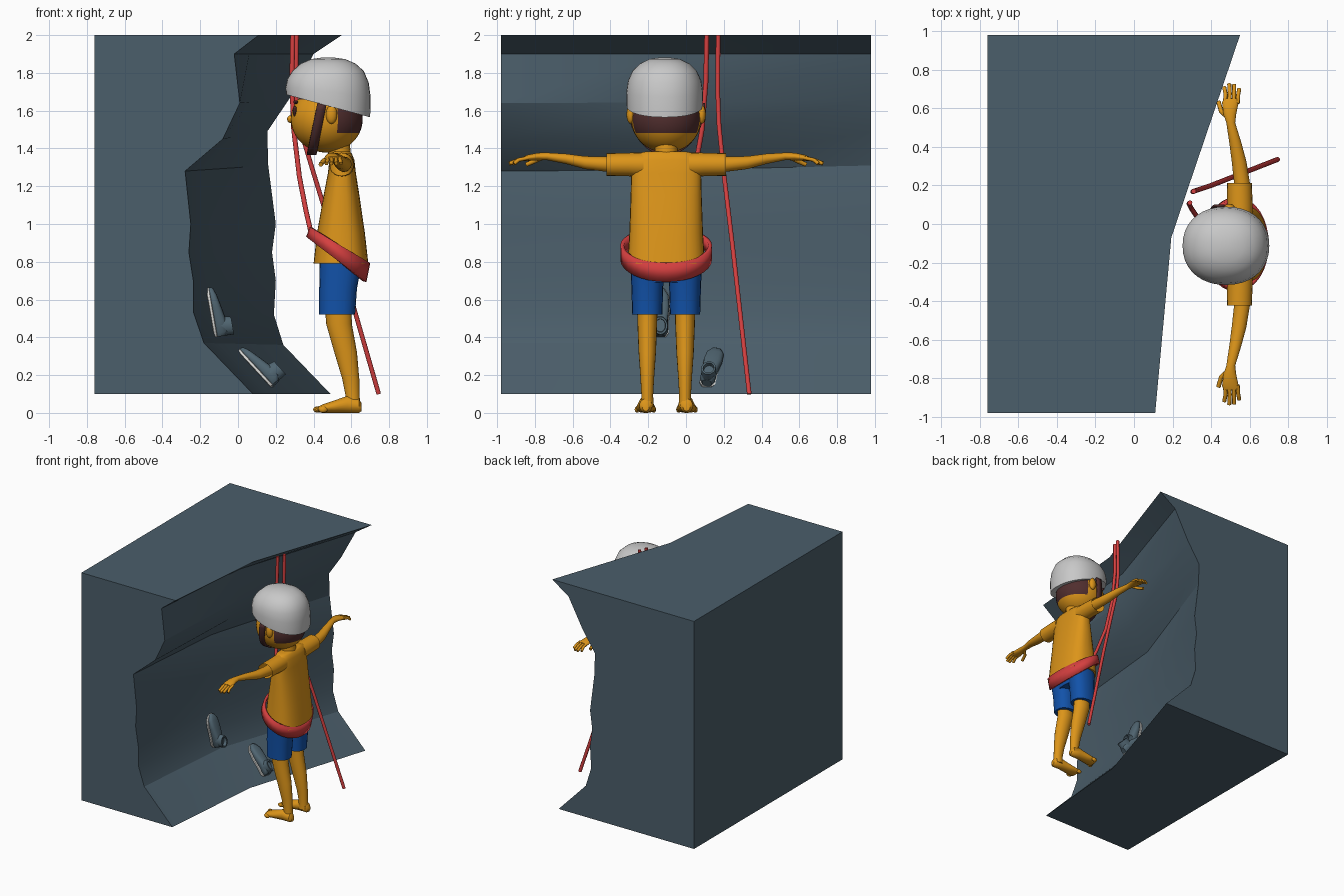
import bpy, bmesh, math
from mathutils import Vector, Matrix

old = bpy.data.objects.get("Cube")
if old:
    bpy.data.objects.remove(old)

CY = -0.105  # centre line of the figure


def material(name, r, g, b):
    m = bpy.data.materials.new(name)
    m.use_nodes = True
    m.diffuse_color = (r, g, b, 1)
    bsdf = next(n for n in m.node_tree.nodes if n.type == 'BSDF_PRINCIPLED')
    bsdf.inputs["Base Color"].default_value = (r, g, b, 1)
    bsdf.inputs["Roughness"].default_value = 0.8
    return m


ROCK = material("slate rock", 0.07, 0.112, 0.145)
ORANGE = material("warm orange", 0.72, 0.30, 0.01)
BLUE = material("shorts blue", 0.006, 0.085, 0.40)
RED = material("rope red", 0.66, 0.05, 0.05)
BROWN = material("dark brown", 0.08, 0.027, 0.027)
GREY = material("helmet grey", 0.58, 0.58, 0.58)
SHOE = material("shoe slate", 0.08, 0.13, 0.165)
SOLE = material("sole white", 0.68, 0.68, 0.66)


def finish(name, bm, mat, angle=40):
    bmesh.ops.recalc_face_normals(bm, faces=bm.faces)
    me = bpy.data.meshes.new(name)
    bm.to_mesh(me)
    bm.free()
    ob = bpy.data.objects.new(name, me)
    bpy.context.collection.objects.link(ob)
    me.materials.append(mat)
    bpy.ops.object.select_all(action='DESELECT')
    ob.select_set(True)
    bpy.context.view_layer.objects.active = ob
    bpy.ops.object.shade_smooth_by_angle(angle=math.radians(angle))
    return ob


def loft(name, rings, axis, mat, sides=20, power=1.0, tilts=None, caps=(True, True)):
    """Rings of (x, y, z, half width, half depth) stacked along one axis."""
    u, v = {'x': ((0, 1, 0), (0, 0, 1)), 'y': ((1, 0, 0), (0, 0, 1)),
            'z': ((1, 0, 0), (0, 1, 0))}[axis]
    u, v = Vector(u), Vector(v)
    bm = bmesh.new()
    loops = []
    for k, (x, y, z, a, b) in enumerate(rings):
        loop = []
        for i in range(sides):
            t = math.tau * i / sides
            c, s = math.cos(t), math.sin(t)
            c, s = (math.copysign(abs(w) ** power, w) for w in (c, s))
            p = Vector((x, y, z)) + u * a * c + v * b * s
            if tilts:
                p.z += tilts[k] * a * c
            loop.append(bm.verts.new(p))
        loops.append(loop)
    for p, q in zip(loops, loops[1:]):
        for i in range(sides):
            j = (i + 1) % sides
            bm.faces.new((p[i], p[j], q[j], q[i]))
    if caps[0]:
        bm.faces.new(loops[0])
    if caps[1]:
        bm.faces.new(loops[-1])
    return finish(name, bm, mat)


def ball(name, centre, size, mat, seg=16):
    bm = bmesh.new()
    bmesh.ops.create_uvsphere(bm, u_segments=seg, v_segments=seg * 3 // 4, radius=1,
                              matrix=Matrix.Translation(centre) @ Matrix.Diagonal((*size, 1)))
    return finish(name, bm, mat)


def ribbon(name, pairs, closed, thick, mat):
    bm = bmesh.new()
    vs = [(bm.verts.new(a), bm.verts.new(b)) for a, b in pairs]
    for p, q in zip(vs, vs[1:] + (vs[:1] if closed else [])):
        bm.faces.new((p[0], q[0], q[1], p[1]))
    ob = finish(name, bm, mat)
    mod = ob.modifiers.new("thickness", 'SOLIDIFY')
    mod.thickness = thick
    mod.offset = 0
    return ob


def rope(name, pts, radius, mat):
    cu = bpy.data.curves.new(name, 'CURVE')
    cu.dimensions = '3D'
    cu.bevel_depth = radius
    cu.bevel_resolution = 2
    cu.use_fill_caps = True
    sp = cu.splines.new('POLY')
    sp.points.add(len(pts) - 1)
    for p, co in zip(sp.points, pts):
        p.co = (*co, 1)
    sp.use_smooth = True
    ob = bpy.data.objects.new(name, cu)
    bpy.context.collection.objects.link(ob)
    cu.materials.append(mat)
    return ob


# Rock wall: near edge and far edge profiles as (x, z, x, z)
rows = [(0.08, 0.10, 0.49, 0.10), (-0.18, 0.37, 0.24, 0.36), (-0.235, 0.53, 0.19, 0.52),
        (-0.235, 0.69, 0.20, 0.70), (-0.26, 0.85, 0.18, 0.85), (-0.25, 1.0, 0.20, 1.0),
        (-0.28, 1.28, 0.16, 1.31), (-0.08, 1.45, 0.155, 1.49), (0.01, 1.64, 0.27, 1.66),
        (-0.02, 1.90, 0.40, 1.90), (0.11, 2.0, 0.55, 2.0)]
bm = bmesh.new()
grid = []
for xf, zf, xb, zb in rows:
    ends = Vector((xf, -0.98, zf)), Vector((xb, 0.98, zb))
    mid = ends[0].lerp(ends[1], 0.19)
    mid.y = -0.07
    grid.append([bm.verts.new(p) for p in (ends[0], mid, ends[1])])
for p, q in zip(grid, grid[1:]):
    for i in range(2):
        bm.faces.new((p[i], p[i + 1], q[i + 1], q[i]))
back = {(s, z): bm.verts.new((-0.76, s * 0.98, z)) for s in (-1, 1) for z in (0.1, 2.0)}
for s, col in ((-1, 0), (1, 2)):
    bm.faces.new([r[col] for r in grid] + [back[s, 2.0], back[s, 0.1]])
for z, row in ((0.1, grid[0]), (2.0, grid[-1])):
    bm.faces.new(row + [back[1, z], back[-1, z]])
bm.faces.new((back[-1, 0.1], back[1, 0.1], back[1, 2.0], back[-1, 2.0]))
finish("rock_wall", bm, ROCK, 25)

# Shirt body and neck
loft("shirt", [(0.545, CY, 0.79, 0.145, 0.205), (0.545, CY, 0.95, 0.127, 0.195),
               (0.548, CY, 1.15, 0.095, 0.188), (0.55, CY, 1.27, 0.074, 0.185),
               (0.55, CY, 1.34, 0.066, 0.18), (0.55, CY, 1.375, 0.052, 0.15),
               (0.55, CY, 1.385, 0.04, 0.1)], 'z', ORANGE, 32, 0.75)
loft("neck", [(0.54, CY, 1.34, 0.06, 0.06), (0.53, CY, 1.45, 0.06, 0.06)], 'z', ORANGE)
loft("hips", [(0.54, CY, 0.69, 0.095, 0.15), (0.545, CY, 0.82, 0.11, 0.18)], 'z', BLUE, 24, 0.8)

# Limbs, mirrored about the figure's centre line
for s, side in ((1, "left"), (-1, "right")):
    # the figure looks towards -x, so the sides are named by +y and -y
    y = CY + s * 0.1
    loft(side + "_shorts_leg", [(0.525, y, 0.52, 0.095, 0.08), (0.53, y, 0.66, 0.1, 0.084),
                                (0.545, y, 0.80, 0.112, 0.09)], 'z', BLUE, 20, 0.85)
    loft(side + "_leg", [(0.53, y, 0.56, 0.07, 0.054), (0.535, y, 0.47, 0.068, 0.052),
                         (0.57, y, 0.32, 0.06, 0.046), (0.597, y, 0.18, 0.045, 0.036),
                         (0.607, y, 0.09, 0.037, 0.031), (0.607, y, 0.03, 0.04, 0.035)],
         'z', ORANGE)
    yf = CY + s * 0.108
    loft(side + "_foot", [(0.655, yf, 0.03, 0.018, 0.02), (0.64, yf, 0.037, 0.034, 0.037),
                          (0.58, yf, 0.045, 0.038, 0.045), (0.51, yf, 0.033, 0.047, 0.033),
                          (0.45, yf, 0.023, 0.054, 0.023), (0.425, yf, 0.018, 0.05, 0.016)],
         'x', ORANGE)
    for i in range(5):
        ball(f"{side}_toe_{i + 1}", (0.422 + 0.007 * i, yf + s * (0.022 * i - 0.042), 0.018),
             (0.025, 0.013, 0.017), ORANGE, 8)

    # Sleeve, arm and hand
    loft(side + "_sleeve", [(0.55, CY + s * 0.12, 1.313, 0.066, 0.066),
                            (0.55, CY + s * 0.2, 1.315, 0.066, 0.062),
                            (0.547, CY + s * 0.317, 1.315, 0.064, 0.06)],
         'y', ORANGE, caps=(True, False))
    loft(side + "_arm", [(x, CY + s * d, z, a, b) for x, d, z, a, b in (
        (0.56, 0.14, 1.315, 0.04, 0.04), (0.56, 0.32, 1.317, 0.041, 0.04),
        (0.545, 0.43, 1.325, 0.038, 0.034), (0.525, 0.53, 1.345, 0.031, 0.027),
        (0.502, 0.63, 1.358, 0.023, 0.02), (0.497, 0.68, 1.357, 0.034, 0.02),
        (0.5, 0.735, 1.35, 0.043, 0.016), (0.505, 0.755, 1.346, 0.04, 0.012))], 'y', ORANGE)
    for i in range(4):
        x = 0.472 + 0.022 * i
        reach = (0.815, 0.832, 0.828, 0.805)[i]
        rope(f"{side}_finger_{i + 1}", [(x, CY + s * 0.73, 1.35), (x + 0.003, CY + s * 0.78, 1.34),
                                        (x + 0.004 * (i - 1), CY + s * reach, 1.32)], 0.0105, ORANGE)
    rope(side + "_thumb", [(0.485, CY + s * 0.66, 1.35), (0.452, CY + s * 0.69, 1.335),
                           (0.438, CY + s * 0.74, 1.315)], 0.012, ORANGE)

    # Ear, eye and eyebrow
    ball(side + "_ear", (0.495, CY + s * 0.188, 1.58), (0.03, 0.022, 0.05), ORANGE, 12)
    ball(side + "_eye", (0.302, CY + s * 0.068, 1.595), (0.012, 0.024, 0.03), BROWN, 12)
    ball(side + "_eyebrow", (0.305, CY + s * 0.07, 1.645), (0.012, 0.036, 0.01), BROWN, 12)

# Head, with hair coloured at the back and top
head = ball("head", (0.47, CY, 1.555), (0.19, 0.185, 0.177), ORANGE, 40)
head.data.materials.append(BROWN)
for f in head.data.polygons:
    c = f.center
    f.material_index = int(c.z > 1.66 or (c.x > 0.525 and c.z > 1.485))
ball("nose", (0.278, CY, 1.555), (0.018, 0.022, 0.02), ORANGE, 12)

# Helmet with a rim that drops towards the nape
shell = [(1.625, 0.99), (1.70, 1.0), (1.76, 0.955), (1.81, 0.84), (1.85, 0.64),
         (1.873, 0.40), (1.882, 0.12)]
loft("helmet", [(0.477, CY - 0.008, z, 0.225 * k, 0.203 * k) for z, k in shell], 'z', GREY, 36, 0.92,
     tilts=[-0.27, -0.12, -0.05, 0, 0, 0, 0])

# Chin strap
pairs = []
for i in range(25):
    t = math.pi * i / 24
    x, y, z = 0.445 - 0.055 * math.sin(t), CY + 0.2 * math.cos(t), 1.64 - 0.27 * math.sin(t)
    pairs.append(((x - 0.025, y, z), (x + 0.025, y, z)))
ribbon("chin_strap", pairs, False, 0.012, BROWN)

# Harness belt, high in front and low behind
pairs = []
for i in range(32):
    t = math.tau * i / 32
    c = math.cos(t)
    x, y, z, h = 0.53 + 0.15 * c, CY + 0.233 * math.sin(t), 0.85 - 0.105 * c, 0.038 + 0.012 * c
    pairs.append(((x - 0.01, y, z - h), (x + 0.01, y, z + h)))
ribbon("harness_belt", pairs, True, 0.02, RED)

# Ropes
rope("harness_rope", [(0.29, 0.11, 2.0), (0.285, 0.105, 1.75), (0.295, 0.085, 1.5),
                      (0.325, 0.04, 1.25), (0.36, -0.03, 1.07), (0.39, CY, 0.94)], 0.013, RED)
rope("hanging_rope", [(0.31, 0.17, 2.0), (0.305, 0.168, 1.7), (0.325, 0.175, 1.52),
                      (0.40, 0.20, 1.27), (0.52, 0.247, 0.88), (0.745, 0.335, 0.10)], 0.013, RED)


# Shoes resting on the wall: local x is toe, local z points away from the wall
def shoe(name, heel, toe, out):
    t = Vector(toe) - Vector(heel)
    t.normalize()
    n = Vector(out)
    n = (n - t * n.dot(t)).normalized()
    frame = Matrix((t, n.cross(t), n)).transposed().to_4x4()
    frame.translation = heel
    outline = [(0.0, 0.025), (0.02, 0.04), (0.08, 0.04), (0.16, 0.05), (0.22, 0.046),
               (0.255, 0.026), (0.265, 0.01)]
    tops = (0.05, 0.072, 0.07, 0.055, 0.043, 0.03, 0.02)
    parts = [
        loft(name + "_sole", [(x, 0, 0.008, w + 0.004, 0.009) for x, w in outline], 'x', SOLE, 16, 0.4),
        loft(name + "_upper", [(x, 0, h / 2 + 0.008, w, h / 2) for (x, w), h in zip(outline, tops)],
             'x', SHOE, 16, 0.7),
        loft(name + "_cuff", [(0.055, 0, 0.04, 0.055, 0.04), (0.045, 0, 0.105, 0.047, 0.038),
                              (0.045, 0, 0.105, 0.036, 0.028), (0.05, 0, 0.08, 0.034, 0.026)],
             'z', SHOE, 20)]
    for p in parts:
        p.matrix_world = frame


shoe("upper_shoe", (-0.125, -0.135, 0.40), (-0.17, -0.14, 0.66), (1, 0, 0.17))
shoe("lower_shoe", (0.175, 0.11, 0.135), (-0.005, 0.165, 0.33), (0.74, 0, 0.67))
